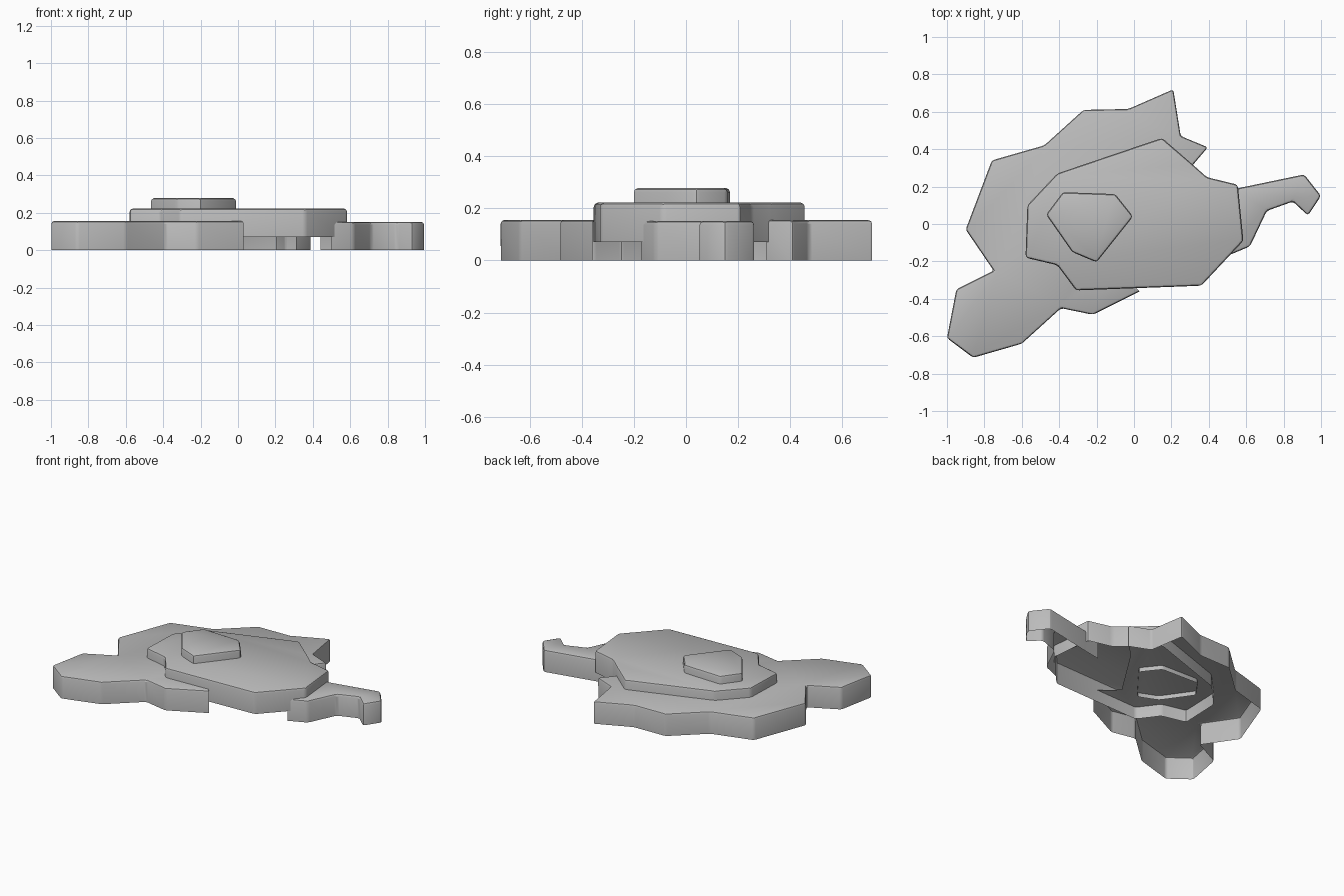
import bpy, bmesh

cube = bpy.data.objects.get("Cube")
if cube:
    bpy.data.objects.remove(cube, do_unlink=True)

# Single stone colour
stone = bpy.data.materials.new("stone_grey")
stone.use_nodes = True
colour = (0.5, 0.5, 0.5, 1)
stone.diffuse_color = colour
stone.node_tree.nodes["Principled BSDF"].inputs["Base Color"].default_value = colour


def slab(name, outline, bottom, top, hidden=()):
    """Open-bottomed slab: a cap with walls, except on edges starting at a hidden point."""
    bm = bmesh.new()
    rim = [bm.verts.new((x, y, top)) for x, y in outline]
    foot = [bm.verts.new((x, y, bottom)) for x, y in outline]
    bm.faces.new(rim)
    for i, vert in enumerate(rim):
        j = (i + 1) % len(rim)
        if outline[i] not in hidden:
            bm.faces.new((vert, foot[i], foot[j], rim[j]))
    bmesh.ops.delete(bm, geom=[v for v in foot if not v.link_faces], context='VERTS')
    bmesh.ops.recalc_face_normals(bm, faces=bm.faces)
    if max(bm.faces, key=lambda f: f.calc_area()).normal.z < 0:
        bmesh.ops.reverse_faces(bm, faces=bm.faces)
    # Soft rounded rim and corners
    edges = [e for e in bm.edges if len(e.link_faces) == 2]
    bmesh.ops.bevel(bm, geom=edges, offset=0.016, segments=2, profile=0.5,
                    affect='EDGES', clamp_overlap=True)
    mesh = bpy.data.meshes.new(name)
    bm.to_mesh(mesh)
    bm.free()
    mesh.materials.append(stone)
    obj = bpy.data.objects.new(name, mesh)
    bpy.context.collection.objects.link(obj)
    return obj


# Wide lower ledge, open where it runs under the middle slab
base_cut = [(0.03, -0.36), (-0.10, -0.24), (0.13, 0.12)]
slab("base_ledge", [
    (-0.48, 0.42), (-0.76, 0.34), (-0.90, -0.03), (-0.75, -0.25), (-0.95, -0.35),
    (-1.0, -0.61), (-0.86, -0.715), (-0.60, -0.64), (-0.39, -0.45), (-0.22, -0.485),
    *base_cut, (0.31, 0.31), (0.395, 0.41), (0.25, 0.47), (0.21, 0.72),
    (-0.03, 0.615), (-0.27, 0.61)], 0, 0.155, base_cut)

# Hooked ledge on the model's left
slab("side_ledge", [
    (0.44, 0.17), (0.50, -0.17), (0.62, -0.12), (0.71, 0.07), (0.85, 0.12),
    (0.93, 0.045), (1.0, 0.15), (0.91, 0.265), (0.55, 0.19)], 0, 0.152, [(0.44, 0.17)])

# Middle slab
slab("middle_slab", [
    (0.15, 0.46), (-0.41, 0.27), (-0.57, 0.10), (-0.58, -0.18), (-0.41, -0.22),
    (-0.31, -0.355), (0.36, -0.33), (0.585, -0.09), (0.555, 0.21), (0.39, 0.25),
    (0.30, 0.33)], 0.07, 0.222)

# Small top slab
slab("top_slab", [
    (-0.38, 0.17), (-0.10, 0.16), (-0.005, 0.04), (-0.20, -0.205), (-0.33, -0.15),
    (-0.47, 0.05)], 0.125, 0.278)

# Smooth rounded rims, crisp corners
for part in ("base_ledge", "side_ledge", "middle_slab", "top_slab"):
    bpy.ops.object.select_all(action='DESELECT')
    obj = bpy.data.objects[part]
    obj.select_set(True)
    bpy.context.view_layer.objects.active = obj
    bpy.ops.object.shade_smooth_by_angle(angle=0.5)
